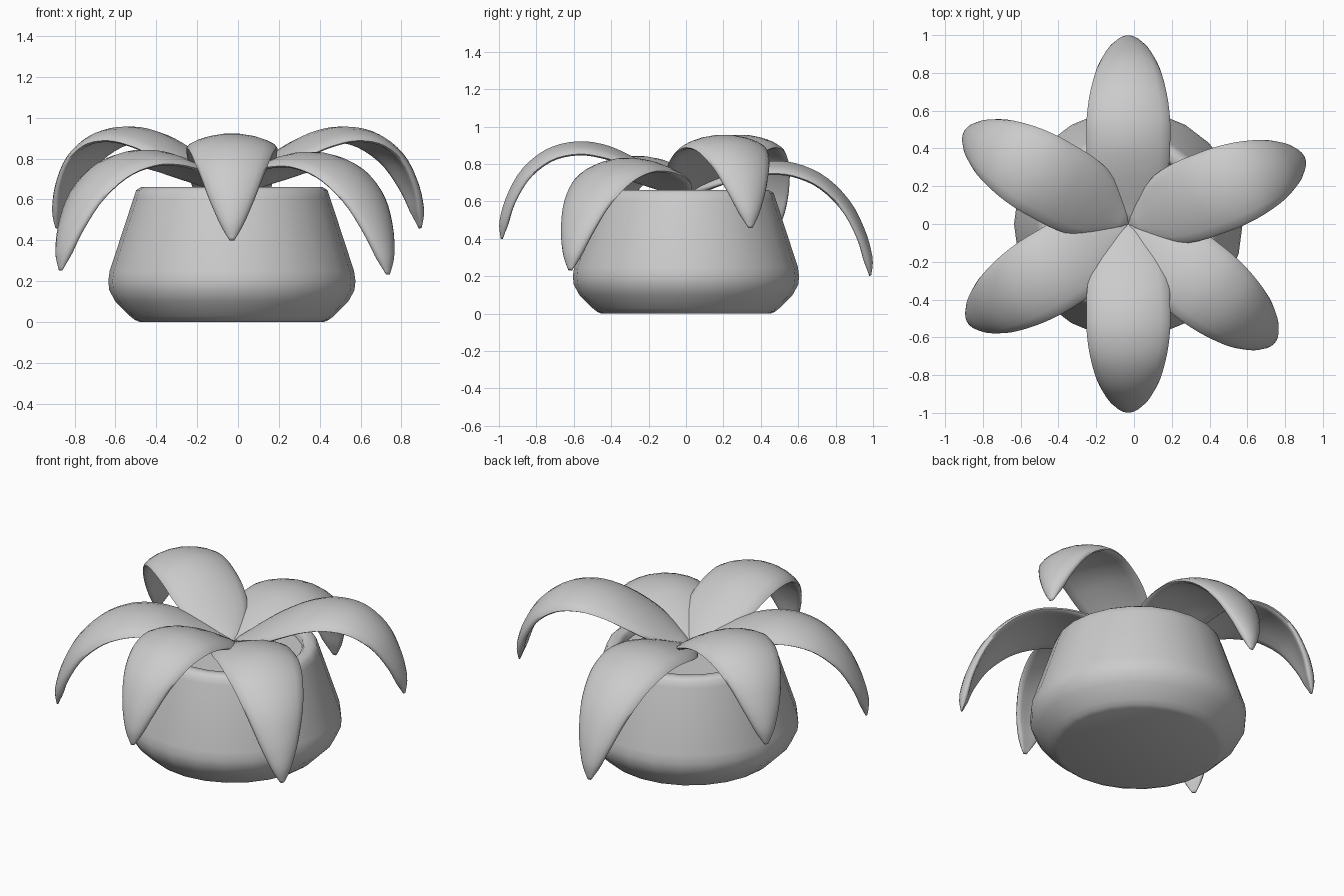
import bpy, bmesh, math
from mathutils import Vector

cube = bpy.data.objects.get("Cube")
if cube:
    bpy.data.objects.remove(cube)

CENTRE_X = -0.03

grey = bpy.data.materials.new("plain_grey")
grey.use_nodes = True
grey.diffuse_color = (0.6, 0.6, 0.6, 1)
grey.node_tree.nodes["Principled BSDF"].inputs["Base Color"].default_value = (0.6, 0.6, 0.6, 1)


def finish(bm, name, angle):
    bmesh.ops.recalc_face_normals(bm, faces=bm.faces)
    mesh = bpy.data.meshes.new(name)
    bm.to_mesh(mesh)
    bm.free()
    mesh.materials.append(grey)
    obj = bpy.data.objects.new(name, mesh)
    bpy.context.collection.objects.link(obj)
    bpy.ops.object.select_all(action="DESELECT")
    obj.select_set(True)
    bpy.context.view_layer.objects.active = obj
    bpy.ops.object.shade_smooth_by_angle(angle=math.radians(angle))


def skin(bm, rings):
    """Join closed rings of equal length and cap both ends."""
    loops = [[bm.verts.new(p) for p in ring] for ring in rings]
    n = len(loops[0])
    for a, b in zip(loops, loops[1:]):
        for i in range(n):
            j = (i + 1) % n
            bm.faces.new((a[i], a[j], b[j], b[i]))
    bm.faces.new(loops[0])
    bm.faces.new(loops[-1])


def lathe(name, profile, sides=24):
    bm = bmesh.new()
    turns = [math.tau * i / sides for i in range(sides)]
    skin(bm, [[(CENTRE_X + r * math.cos(a), r * math.sin(a), z) for a in turns]
              for r, z in profile])
    finish(bm, name, 50)


def sample(points, t):
    """Smooth curve through evenly spaced points, t from 0 to 1."""
    s = t * (len(points) - 1)
    i = min(int(s), len(points) - 2)
    f = s - i
    p0, p1 = points[max(i - 1, 0)], points[i]
    p2, p3 = points[i + 1], points[min(i + 2, len(points) - 1)]
    return 0.5 * (2 * p1 + (p2 - p0) * f + (2 * p0 - 5 * p1 + 4 * p2 - p3) * f * f
                  + (3 * p1 - p0 - 3 * p2 + p3) * f ** 3)


# Leaf path as distance, height and half width
LEAF = [Vector(p) for p in (
    (-0.01, 0.635, 0.01), (0.08, 0.685, 0.105), (0.19, 0.755, 0.185), (0.31, 0.825, 0.216),
    (0.44, 0.88, 0.222), (0.58, 0.897, 0.22), (0.73, 0.86, 0.2), (0.86, 0.755, 0.163),
    (0.94, 0.61, 0.112), (0.975, 0.48, 0.058), (0.985, 0.40, 0.012))]


def leaf(name, heading, lift, steps=36, sides=18):
    bm = bmesh.new()
    rings = []
    out = Vector((math.cos(math.radians(heading)), math.sin(math.radians(heading)), 0))
    side = Vector((-out.y, out.x, 0))
    up = Vector((0, 0, 1))

    def spine(t):
        r, z, w = sample(LEAF, t)
        return out * r + up * (z + lift * r) + Vector((CENTRE_X, 0, 0)), w

    for k in range(steps + 1):
        t = k / steps
        pos, w = spine(t)
        tangent = (spine(min(t + 0.01, 1))[0] - spine(max(t - 0.01, 0))[0]).normalized()
        normal = tangent.cross(side)
        thick = 0.026 * min(1, w / 0.06)
        # Flat at the base, gently arched further out
        arch = 0.2 * w * min(1, t / 0.4)
        ring = []
        for i in range(sides):
            a = math.tau * i / sides
            across = math.cos(a)
            rise = math.copysign(abs(math.sin(a)) ** 0.7, math.sin(a))
            ring.append(pos + side * (w * across)
                        + normal * (thick * rise - arch * across ** 2))
        rings.append(ring)
    skin(bm, rings)
    finish(bm, name, 80)


# Pot with a bulging belly, rounded rim and recessed top
lathe("pot", [(0.45, 0), (0.475, 0.01), (0.50, 0.03), (0.57, 0.1), (0.60, 0.155), (0.605, 0.2),
              (0.598, 0.25), (0.48, 0.61), (0.468, 0.645), (0.445, 0.66), (0.405, 0.66),
              (0.39, 0.645), (0.385, 0.60)])
lathe("soil", [(0.387, 0.56), (0.387, 0.61)])

# Six drooping leaves, each lifted by its own amount
for name, heading, lift in (
        ("back_leaf", 90, -0.2), ("front_leaf", -90, 0.0),
        ("back_left_leaf", 20.5, 0.06), ("back_right_leaf", 150.5, 0.06),
        ("front_right_leaf", 211.5, -0.15), ("front_left_leaf", -39, -0.17)):
    leaf(name, heading, lift)
